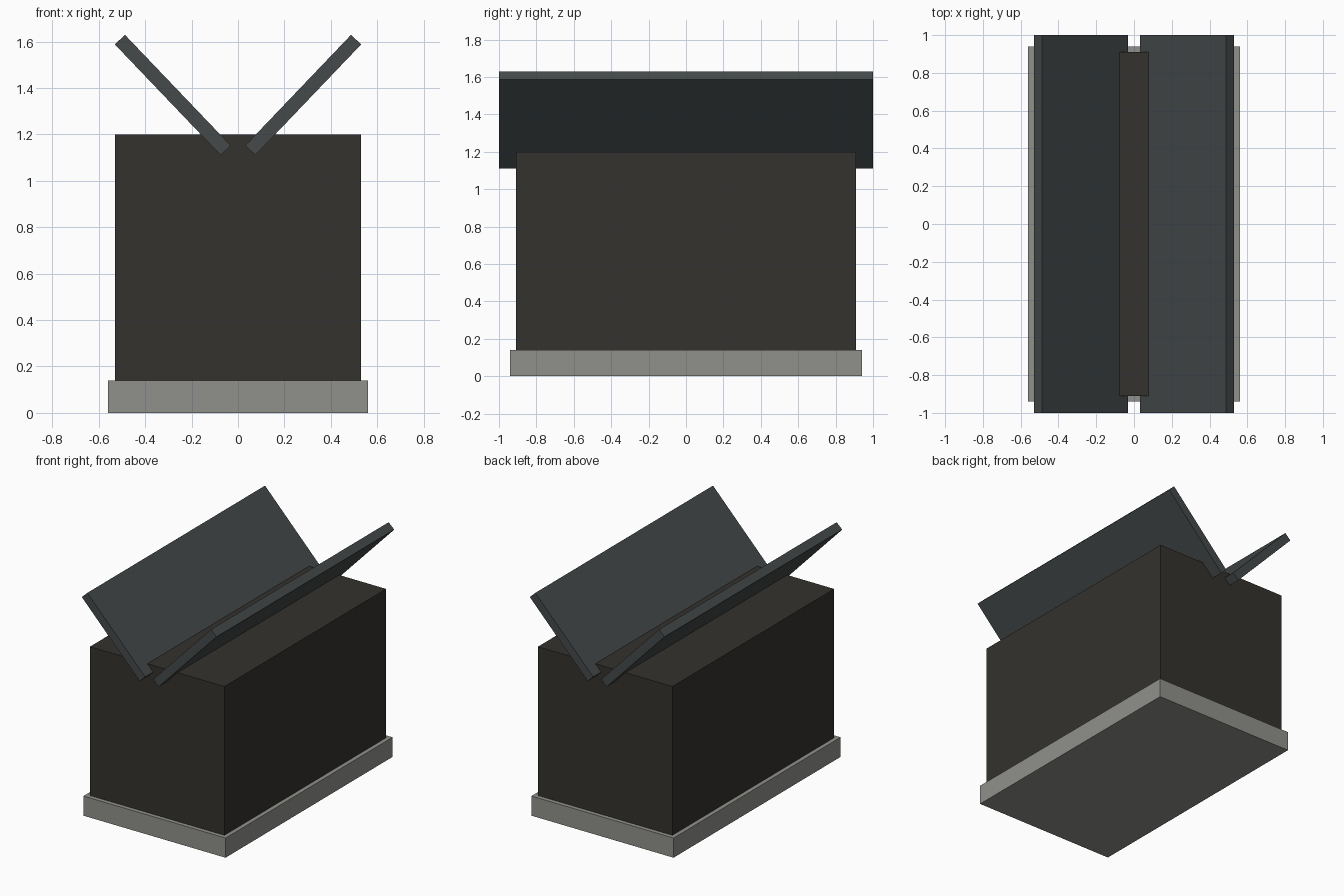
import bpy
from math import radians

if "Cube" in bpy.data.objects:
    bpy.data.objects.remove(bpy.data.objects["Cube"])


def material(name, color):
    mat = bpy.data.materials.new(name)
    mat.diffuse_color = (*color, 1.0)
    mat.use_nodes = True
    mat.node_tree.nodes["Principled BSDF"].inputs["Base Color"].default_value = mat.diffuse_color
    return mat


def box(name, size, center, mat, tilt=0.0):
    bpy.ops.mesh.primitive_cube_add(size=1, location=center)
    obj = bpy.context.object
    obj.name = name
    obj.scale = size
    bpy.ops.object.transform_apply(location=False, rotation=False, scale=True)
    obj.rotation_euler.y = -tilt
    obj.data.materials.append(mat)
    return obj


stone = material("stone", (0.28, 0.28, 0.26))
timber = material("dark_timber", (0.035, 0.032, 0.027))
slate = material("slate", (0.06, 0.068, 0.07))

# Plinth and solid body
box("base_plinth", (1.12, 1.88, 0.14), (0, 0, 0.07), stone)
box("body", (1.06, 1.82, 1.06), (0, 0, 0.67), timber)

# Mirrored pair of roof slabs forming a V, sunk into the body top
for side, label in ((-1, "left"), (1, "right")):
    box(f"roof_panel_{label}", (0.66, 2.0, 0.06), (side * 0.281, 0, 1.37),
        slate, side * radians(46.3))
